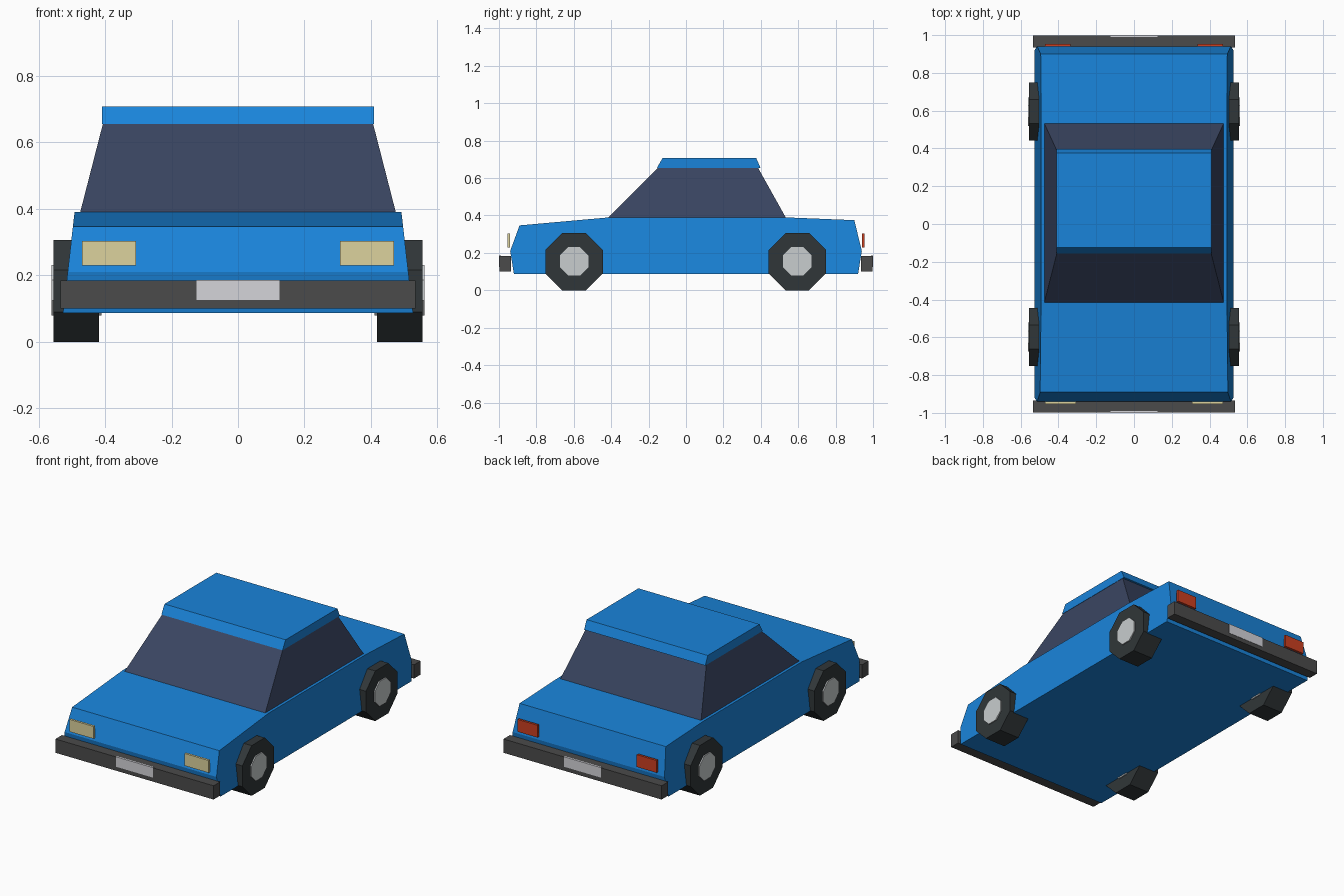
import bpy
import bmesh
from math import pi, cos
from mathutils import Matrix

if "Cube" in bpy.data.objects:
    bpy.data.objects.remove(bpy.data.objects["Cube"])


def material(name, rgb):
    m = bpy.data.materials.new(name)
    m.diffuse_color = (*rgb, 1)
    m.use_nodes = True
    m.node_tree.nodes["Principled BSDF"].inputs["Base Color"].default_value = m.diffuse_color
    return m


PAINT = material("blue_paint", (0.01, 0.23, 0.70))
GLASS = material("dark_glass", (0.042, 0.06, 0.12))
RUBBER = material("rubber", (0.03, 0.037, 0.04))
TRIM = material("dark_trim", (0.07, 0.07, 0.07))
METAL = material("wheel_metal", (0.58, 0.61, 0.62))
CREAM = material("headlight_lens", (0.72, 0.65, 0.34))
RED = material("tail_light_lens", (0.60, 0.05, 0.015))
WHITE = material("plate_white", (0.66, 0.66, 0.70))


def finish(name, bm, mat):
    bmesh.ops.recalc_face_normals(bm, faces=bm.faces)
    mesh = bpy.data.meshes.new(name)
    bm.to_mesh(mesh)
    bm.free()
    mesh.materials.append(mat)
    obj = bpy.data.objects.new(name, mesh)
    bpy.context.collection.objects.link(obj)
    return obj


def side_profile(name, profile, half_width, mat):
    """Span a (y, z) profile across x; half_width(z) gives the side taper."""
    bm = bmesh.new()
    right = [bm.verts.new((half_width(z), y, z)) for y, z in profile]
    left = [bm.verts.new((-half_width(z), y, z)) for y, z in profile]
    bm.faces.new(right)
    bm.faces.new(left[::-1])
    n = len(profile)
    for i in range(n):
        j = (i + 1) % n
        bm.faces.new((right[i], left[i], left[j], right[j]))
    return finish(name, bm, mat)


def box(name, x, y, z, mat):
    bm = bmesh.new()
    centre = [(a + b) / 2 for a, b in (x, y, z)]
    size = [abs(b - a) for a, b in (x, y, z)]
    bmesh.ops.create_cube(bm, size=1, matrix=Matrix.Translation(centre) @ Matrix.Diagonal((*size, 1)))
    return finish(name, bm, mat)


def octagon(name, apothem, x0, x1, y, z, mat):
    """Eight-sided disc along x, resting on a flat side."""
    bm = bmesh.new()
    r = apothem / cos(pi / 8)
    place = (Matrix.Translation(((x0 + x1) / 2, y, z))
             @ Matrix.Rotation(pi / 2, 4, 'Y') @ Matrix.Rotation(pi / 8, 4, 'Z'))
    bmesh.ops.create_cone(bm, cap_ends=True, segments=8, radius1=r, radius2=r,
                          depth=abs(x1 - x0), matrix=place)
    return finish(name, bm, mat)


# Lower body with bonnet and boot
side_profile("body",
             [(-0.92, 0.087), (-0.94, 0.21), (-0.89, 0.347), (-0.41, 0.39),
              (0.53, 0.39), (0.90, 0.375), (0.94, 0.21), (0.92, 0.087)],
             lambda z: 0.492 + (0.39 - z) * 0.115, PAINT)

# Glass cabin and roof
side_profile("cabin_glass", [(-0.415, 0.39), (-0.15, 0.655), (0.385, 0.655), (0.533, 0.39)],
             lambda z: 0.475 - (z - 0.39) * 0.257, GLASS)
side_profile("roof", [(-0.155, 0.655), (-0.125, 0.708), (0.375, 0.708), (0.398, 0.655)],
             lambda z: 0.409, PAINT)

# Bumpers, number plates and lamps at each end
for end, s, lamp_x, lens, lamp in (("front", -1, 0.307, CREAM, "headlight"),
                                   ("rear", 1, 0.335, RED, "tail_light")):
    box(end + "_bumper", (-0.534, 0.534), (s * 0.935, s * 0.998), (0.10, 0.184), TRIM)
    box(end + "_plate", (-0.125, 0.125), (s * 0.99, s * 1.0), (0.125, 0.186), WHITE)
    for side, d in (("left", -1), ("right", 1)):
        box(f"{side}_{lamp}", (d * lamp_x, d * 0.47), (s * 0.94, s * 0.954), (0.229, 0.304), lens)

# Wheels, with hubs showing on both faces
for end, y in (("front", -0.598), ("rear", 0.595)):
    for side, d in (("left", -1), ("right", 1)):
        octagon(f"{end}_{side}_tyre", 0.153, d * 0.418, d * 0.555, y, 0.153, RUBBER)
        octagon(f"{end}_{side}_hub", 0.076, d * 0.411, d * 0.562, y, 0.155, METAL)
